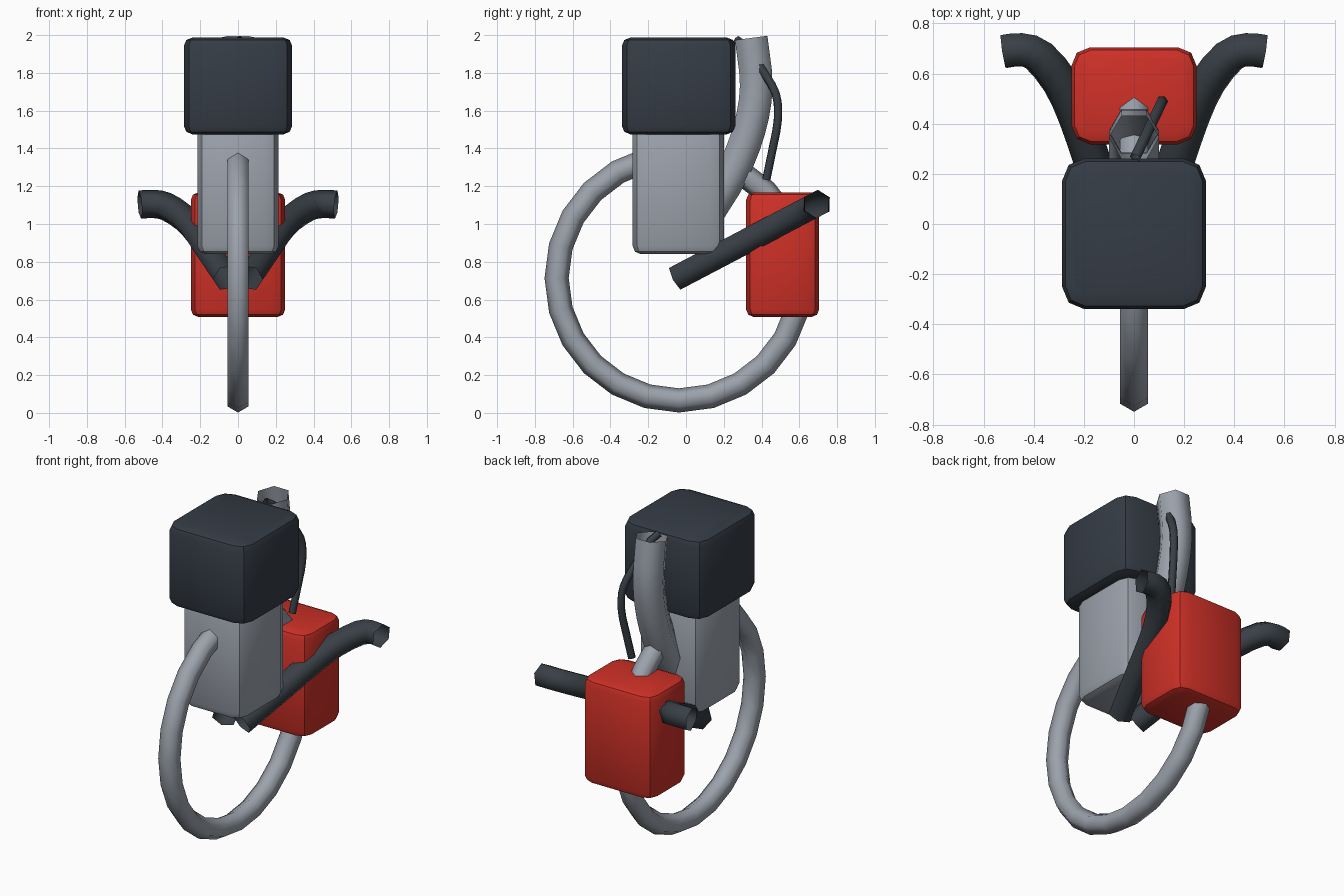
import bpy, bmesh, math
from mathutils import Vector

if "Cube" in bpy.data.objects:
    bpy.data.objects.remove(bpy.data.objects["Cube"])


def material(name, rgb):
    m = bpy.data.materials.new(name)
    m.diffuse_color = (*rgb, 1)
    m.use_nodes = True
    m.node_tree.nodes["Principled BSDF"].inputs["Base Color"].default_value = m.diffuse_color
    return m


DARK = material("dark_slate", (0.035, 0.045, 0.06))
CHARCOAL = material("charcoal", (0.04, 0.05, 0.06))
RED = material("red", (0.62, 0.03, 0.02))
GREY = material("steel_grey", (0.33, 0.36, 0.41))


def finish(bm, name, mat, angle):
    me = bpy.data.meshes.new(name)
    bm.to_mesh(me)
    bm.free()
    ob = bpy.data.objects.new(name, me)
    bpy.context.collection.objects.link(ob)
    me.materials.append(mat)
    bpy.ops.object.select_all(action='DESELECT')
    ob.select_set(True)
    bpy.context.view_layer.objects.active = ob
    bpy.ops.object.shade_smooth_by_angle(angle=math.radians(angle))
    return ob


def rounded_box(name, lo, hi, corner, rim, mat):
    """Box with wide rounded vertical corners and a narrow rounded rim."""
    lo, hi = Vector(lo), Vector(hi)
    bm = bmesh.new()
    bmesh.ops.create_cube(bm, size=1)
    for v in bm.verts:
        v.co = Vector([(lo[i] + hi[i]) / 2 + v.co[i] * (hi[i] - lo[i]) for i in range(3)])
    upright = [e for e in bm.edges if abs(e.verts[0].co.z - e.verts[1].co.z) > 0.1]
    bmesh.ops.bevel(bm, geom=upright, offset=corner, segments=2, profile=0.5, affect='EDGES')
    level = [e for e in bm.edges if abs(e.verts[0].co.z - e.verts[1].co.z) < 0.01]
    bmesh.ops.bevel(bm, geom=level, offset=rim, segments=2, profile=0.5, affect='EDGES')
    return finish(bm, name, mat, 35)


def spline(pts, steps):
    """Catmull-Rom curve through the points."""
    p = [Vector(q) for q in pts]
    p = [2 * p[0] - p[1]] + p + [2 * p[-1] - p[-2]]
    out = []
    for i in range(1, len(p) - 2):
        a, b, c, d = p[i - 1:i + 3]
        for s in range(steps):
            t = s / steps
            out.append(0.5 * (2 * b + (c - a) * t + (2 * a - 5 * b + 4 * c - d) * t ** 2
                              + (3 * b - a - 3 * c + d) * t ** 3))
    return out + [p[-2]]


def tube(name, pts, normal, radius, phase, mat, steps=3):
    """Open six-sided tube swept along a flat curve."""
    path = spline(pts, steps)
    n = Vector(normal).normalized()
    bm = bmesh.new()
    rings = []
    for i, c in enumerate(path):
        t = (path[min(i + 1, len(path) - 1)] - path[max(i - 1, 0)]).normalized()
        side = n.cross(t).normalized()
        rings.append([bm.verts.new(c + radius * (math.cos(a) * side + math.sin(a) * n))
                      for a in (phase + k * math.pi / 3 for k in range(6))])
    for r, q in zip(rings, rings[1:]):
        for k in range(6):
            j = (k + 1) % 6
            bm.faces.new((r[k], q[k], q[j], r[j]))
    bmesh.ops.recalc_face_normals(bm, faces=bm.faces)
    return finish(bm, name, mat, 65)


# Stacked blocks
rounded_box("head_block", (-0.287, -0.34, 1.475), (0.287, 0.262, 1.987), 0.09, 0.045, DARK)
rounded_box("body_block", (-0.215, -0.283, 0.84), (0.215, 0.2, 1.52), 0.08, 0.045, GREY)
rounded_box("rear_tank", (-0.25, 0.318, 0.508), (0.25, 0.705, 1.167), 0.075, 0.04, RED)

# Large upright ring through the body and the tank
bpy.ops.mesh.primitive_torus_add(major_radius=0.648, minor_radius=0.064, major_segments=24,
                                 minor_segments=6, location=(0, -0.037, 0.714),
                                 rotation=(0, math.pi / 2, 0))
ring = bpy.context.object
ring.name = "ring"
ring.data.materials.append(GREY)
bpy.ops.object.shade_smooth_by_angle(angle=math.radians(65))

# Bent pipe rising behind the head
tube("rear_pipe", [(0, 0.13, 1.08), (0, 0.245, 1.27), (0, 0.335, 1.5), (0, 0.372, 1.73),
                   (0, 0.345, 1.985)], (1, 0, 0), 0.1, math.pi / 6, GREY)

# Thin cable bowing out through the pipe, flat in a slanted upright plane
cable = [(0.265, 1.975), (0.33, 1.925), (0.40, 1.82), (0.475, 1.69), (0.486, 1.55),
         (0.455, 1.38), (0.425, 1.235)]
tube("cable", [(0.48 * (y - 0.255), y, z) for y, z in cable], (1, -0.48, 0), 0.024, 0, CHARCOAL)

# Pair of handlebars lying in one tilted plane
bar = [(0.06, -0.05), (0.115, 0.105), (0.17, 0.26), (0.225, 0.42), (0.29, 0.56),
       (0.38, 0.67), (0.45, 0.695), (0.52, 0.688)]
for s, label in ((1, "right"), (-1, "left")):
    tube(label + "_handlebar", [(s * x, y, 0.715 + 0.525 * (y + 0.05)) for x, y in bar],
         (0, -0.525, 1), 0.075, 0, CHARCOAL, 2)
